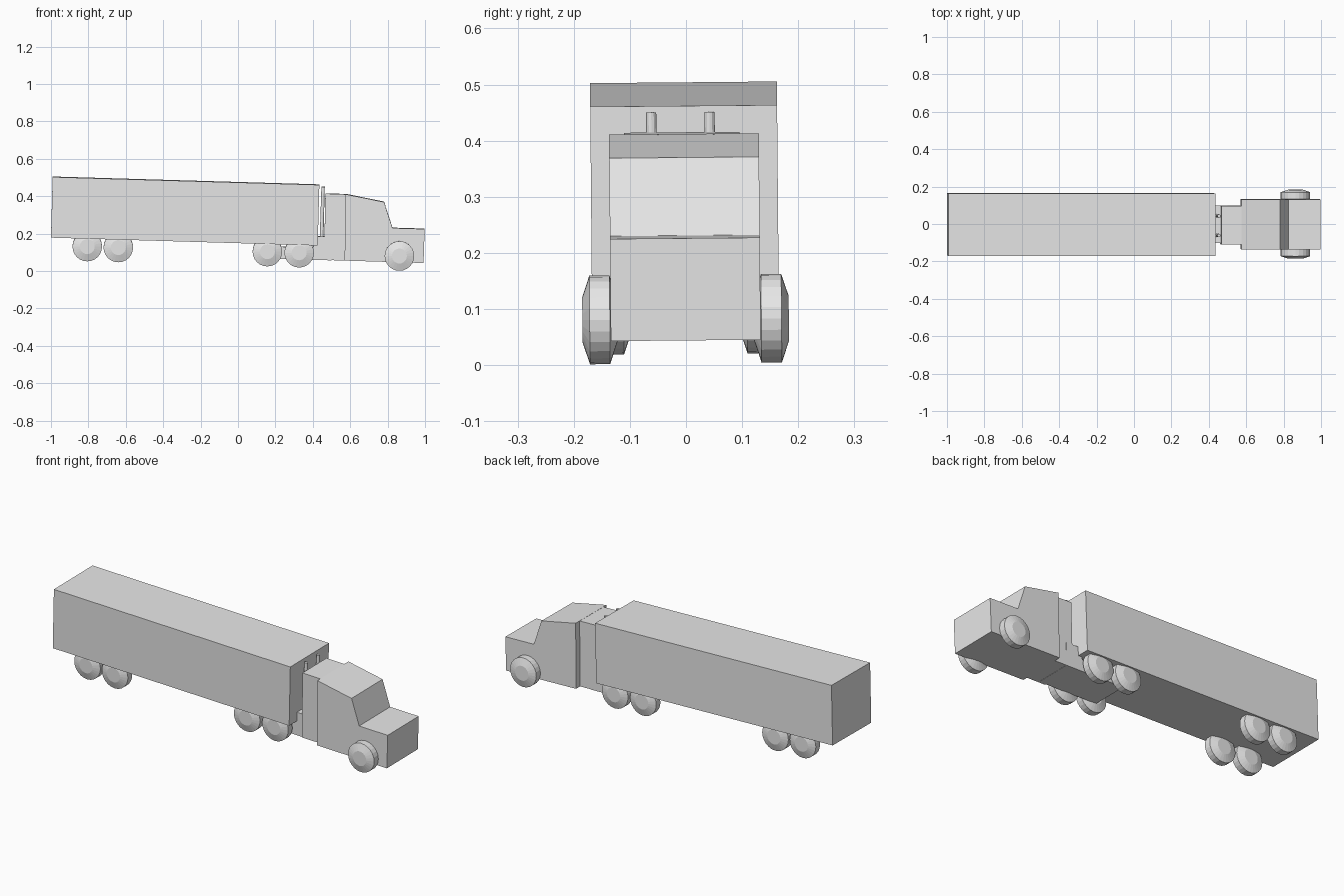
import bpy
import bmesh
from math import cos, sin, pi
from mathutils import Matrix

cube = bpy.data.objects.get("Cube")
if cube:
    bpy.data.objects.remove(cube, do_unlink=True)

# One plain grey for the whole truck
GREY = (0.8, 0.8, 0.8, 1.0)
grey = bpy.data.materials.new("plain grey")
grey.use_nodes = True
grey.diffuse_color = GREY
grey.node_tree.nodes["Principled BSDF"].inputs["Base Color"].default_value = GREY

ROLL = Matrix.Rotation(0.009, 4, 'X')   # the truck leans slightly sideways
PITCH = 0.029                           # and slopes down towards the cab


def finish(name, bm):
    bmesh.ops.recalc_face_normals(bm, faces=bm.faces)
    bm.transform(ROLL)
    mesh = bpy.data.meshes.new(name)
    bm.to_mesh(mesh)
    bm.free()
    mesh.materials.append(grey)
    obj = bpy.data.objects.new(name, mesh)
    bpy.context.collection.objects.link(obj)
    return obj


def side_prism(name, outline, half_width, offset=0.0):
    """Extrude an (x, z) side outline across the width."""
    bm = bmesh.new()
    face = bm.faces.new([bm.verts.new((x, offset - half_width, z)) for x, z in outline])
    moved = bmesh.ops.extrude_face_region(bm, geom=[face])["geom"]
    bmesh.ops.translate(bm, vec=(0, 2 * half_width, 0),
                        verts=[v for v in moved if isinstance(v, bmesh.types.BMVert)])
    return finish(name, bm)


def wheel(name, x, y, z, radius=0.079, hub=0.04, sides=24):
    """Wheel with a flat tread and a cone-shaped bevel on both sides."""
    bm = bmesh.new()
    rings = []
    for dy, r in ((-0.031, hub), (-0.018, radius), (0.018, radius), (0.031, hub)):
        rings.append([bm.verts.new((x + r * cos(2 * pi * i / sides), y + dy,
                                    z + r * sin(2 * pi * i / sides)))
                      for i in range(sides)])
    for a, b in zip(rings, rings[1:]):
        for i in range(sides):
            j = (i + 1) % sides
            bm.faces.new((a[i], a[j], b[j], b[i]))
    bm.faces.new(rings[0])
    bm.faces.new(rings[-1])
    return finish(name, bm)


# Trailer box
side_prism("trailer", [(-1.0, 0.18), (0.426, 0.138), (0.435, 0.462), (-0.991, 0.504)], 0.1665)

# Cab with bonnet and sloping windscreen
side_prism("cab", [(0.57, 0.057), (0.992, 0.044), (0.998, 0.226), (0.826, 0.231),
                   (0.781, 0.37), (0.575, 0.412)], 0.1335)

# Sleeper behind the cab
side_prism("sleeper", [(0.46, 0.06), (0.58, 0.057), (0.58, 0.411), (0.467, 0.415)],
           0.103, -0.004)

# Chassis deck running back under the trailer
side_prism("chassis", [(0.15, 0.068), (0.5, 0.058), (0.5, 0.184), (0.405, 0.187),
                       (0.402, 0.125), (0.15, 0.134)], 0.1)

# Two exhaust stacks between sleeper and trailer
for side, label in ((1, "left"), (-1, "right")):
    bm = bmesh.new()
    bmesh.ops.create_cone(bm, cap_ends=True, segments=12, radius1=0.01, radius2=0.009, depth=0.27)
    bm.transform(Matrix.Translation((0.451, side * 0.052 - 0.006, 0.316))
                 @ Matrix.Rotation(PITCH, 4, 'Y'))
    finish("exhaust_stack_" + label, bm)

# Wheels in mirrored pairs
AXLES = (("steer_wheel", 0.863, 0.153, 0.082),
         ("drive_wheel_front", 0.327, 0.128, 0.099),
         ("drive_wheel_rear", 0.157, 0.128, 0.105),
         ("trailer_wheel_front", -0.64, 0.128, 0.127),
         ("trailer_wheel_rear", -0.806, 0.128, 0.132))
for name, x, y, z in AXLES:
    for side, label in ((1, "left"), (-1, "right")):
        wheel(name + "_" + label, x, side * y, z)
